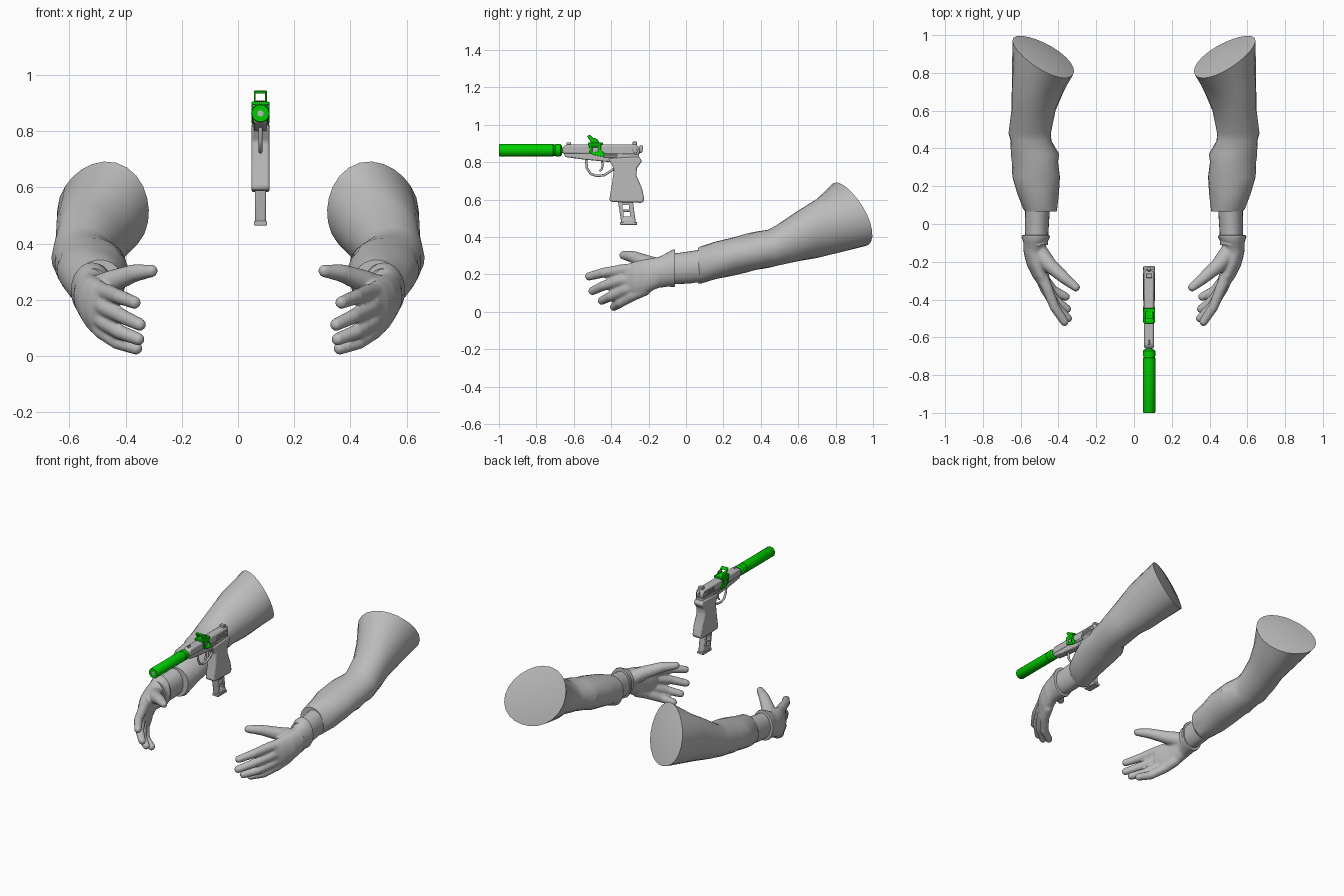
import bpy, bmesh, math
from mathutils import Vector, Matrix

if "Cube" in bpy.data.objects:
    bpy.data.objects.remove(bpy.data.objects["Cube"])


def material(name, colour):
    mat = bpy.data.materials.new(name)
    mat.use_nodes = True
    mat.diffuse_color = colour
    mat.node_tree.nodes["Principled BSDF"].inputs["Base Color"].default_value = colour
    return mat


GREY = material("plain grey", (0.5, 0.5, 0.5, 1))
GREEN = material("bright green", (0.0, 0.6, 0.0, 1))
GUN_X = 0.08


def finish(name, bm, mat, angle=35, bevel=0):
    bmesh.ops.recalc_face_normals(bm, faces=bm.faces)
    mesh = bpy.data.meshes.new(name)
    bm.to_mesh(mesh)
    bm.free()
    mesh.materials.append(mat)
    ob = bpy.data.objects.new(name, mesh)
    bpy.context.collection.objects.link(ob)
    bpy.ops.object.select_all(action="DESELECT")
    ob.select_set(True)
    bpy.context.view_layer.objects.active = ob
    bpy.ops.object.shade_smooth_by_angle(angle=math.radians(angle))
    if bevel:
        mod = ob.modifiers.new("bevel", "BEVEL")
        mod.width, mod.segments = bevel, 2
    return ob


def mirror(ob):
    ob.modifiers.new("mirror", "MIRROR").use_clip = False


def loft(bm, sections, sides=24, slant=None, wrinkle=0):
    """Skin ellipses (y, x, z, half width, half height); slant tilts the last ring."""
    rings = []
    for i, (y, cx, cz, rx, rz) in enumerate(sections):
        ring = []
        for k in range(sides):
            a = math.tau * k / sides
            f = 1 + wrinkle * math.sin(3 * a + 2.1 * i)
            dx, dz = rx * f * math.cos(a), rz * f * math.sin(a)
            dy = slant[0] * dx + slant[1] * dz if slant and i == len(sections) - 1 else 0
            ring.append(bm.verts.new((cx + dx, y + dy, cz + dz)))
        rings.append(ring)
    for a, b in zip(rings, rings[1:]):
        for k in range(sides):
            n = (k + 1) % sides
            bm.faces.new((a[k], a[n], b[n], b[k]))
    bm.faces.new(rings[0])
    return bm.faces.new(rings[-1])


def capsule_chain(bm, points, r0, r1):
    """Overlapping balls along a path, fused later by remeshing."""
    pts = [Vector(p) for p in points]
    steps = 9
    total = steps * (len(pts) - 1)
    for i in range(total + 1):
        s = min(i // steps, len(pts) - 2)
        pos = pts[s].lerp(pts[s + 1], i / steps - s)
        bmesh.ops.create_uvsphere(bm, u_segments=14, v_segments=9, radius=r0 + (r1 - r0) * i / total,
                                  matrix=Matrix.Translation(pos))


def plate(name, profile, half, mat=GREY, bevel=0.006, x=GUN_X):
    """Side profile of (y, z) points, extruded across x."""
    bm = bmesh.new()
    face = bm.faces.new([bm.verts.new((x - half, y, z)) for y, z in profile])
    new = bmesh.ops.extrude_face_region(bm, geom=[face])["geom"]
    bmesh.ops.translate(bm, vec=(2 * half, 0, 0), verts=[v for v in new if isinstance(v, bmesh.types.BMVert)])
    return finish(name, bm, mat, bevel=bevel)


def box(name, y, z, half, mat=GREY, bevel=0.003, x=GUN_X):
    return plate(name, [(y[0], z[0]), (y[1], z[0]), (y[1], z[1]), (y[0], z[1])], half, mat, bevel, x)


def turned(name, profile, z, mat):
    """Lathe of (y, radius) points about an axis along y."""
    bm = bmesh.new()
    loft(bm, [(y, GUN_X, z, r, r) for y, r in profile], 32)
    return finish(name, bm, mat)


def rod(name, points, radius, x=GUN_X):
    curve = bpy.data.curves.new(name, "CURVE")
    curve.dimensions, curve.bevel_depth, curve.bevel_resolution = "3D", radius, 3
    spline = curve.splines.new("POLY")
    spline.points.add(len(points) - 1)
    for p, (y, z) in zip(spline.points, points):
        p.co = (x, y, z, 1)
    curve.use_fill_caps = True
    curve.materials.append(GREY)
    bpy.context.collection.objects.link(bpy.data.objects.new(name, curve))


def cut(ob, cutter):
    cutter.hide_render = True
    cutter.hide_set(True)
    mod = ob.modifiers.new("opening", "BOOLEAN")
    mod.operation, mod.object, mod.solver = "DIFFERENCE", cutter, "EXACT"


# Sleeves: slanted, slightly domed upper end, stepped folds towards the cuff
bm = bmesh.new()
end = loft(bm, [(0.065, 0.492, 0.25, 0.082, 0.095), (0.08, 0.495, 0.25, 0.09, 0.1),
                (0.16, 0.51, 0.275, 0.11, 0.1), (0.25, 0.518, 0.298, 0.126, 0.102),
                (0.33, 0.522, 0.315, 0.122, 0.104), (0.37, 0.527, 0.325, 0.128, 0.102),
                (0.44, 0.545, 0.34, 0.108, 0.102), (0.48, 0.55, 0.352, 0.112, 0.108),
                (0.6, 0.535, 0.405, 0.117, 0.135), (0.7, 0.51, 0.45, 0.137, 0.158),
                (0.885, 0.477, 0.52, 0.163, 0.17)], slant=(0.5, -0.45), wrinkle=0.025)
dome = bmesh.ops.poke(bm, faces=[end])["verts"]
bmesh.ops.translate(bm, vec=(-0.008, 0.02, 0.012), verts=dome)
mirror(finish("sleeves", bm, GREY))

# Wrists
bm = bmesh.new()
loft(bm, [(-0.11, 0.515, 0.232, 0.06, 0.08), (-0.04, 0.515, 0.232, 0.062, 0.083),
          (0.02, 0.513, 0.238, 0.064, 0.086), (0.1, 0.51, 0.25, 0.066, 0.086)])
mirror(finish("wrists", bm, GREY))

# Glove cuffs: flared rolled rims
bm = bmesh.new()
loft(bm, [(-0.14, 0.53, 0.212, 0.055, 0.083), (-0.095, 0.522, 0.228, 0.064, 0.092),
          (-0.07, 0.52, 0.233, 0.075, 0.1), (-0.06, 0.52, 0.234, 0.073, 0.099),
          (-0.058, 0.52, 0.234, 0.062, 0.084)])
mirror(finish("glove_cuffs", bm, GREY))

# Hands: palm, four fingers and thumb fused into one skin
bm = bmesh.new()
loft(bm, [(-0.09, 0.522, 0.23, 0.06, 0.088), (-0.15, 0.53, 0.21, 0.055, 0.083),
          (-0.22, 0.515, 0.188, 0.052, 0.094), (-0.28, 0.492, 0.175, 0.045, 0.093),
          (-0.33, 0.468, 0.18, 0.032, 0.07)])
fingers = [
    [(0.495, -0.26, 0.23), (0.46, -0.34, 0.225), (0.42, -0.44, 0.21), (0.368, -0.518, 0.19)],
    [(0.5, -0.26, 0.185), (0.47, -0.34, 0.17), (0.41, -0.44, 0.14), (0.35, -0.5, 0.112)],
    [(0.505, -0.25, 0.145), (0.475, -0.32, 0.12), (0.42, -0.4, 0.085), (0.355, -0.45, 0.06)],
    [(0.51, -0.22, 0.12), (0.485, -0.28, 0.09), (0.43, -0.35, 0.05), (0.362, -0.385, 0.027)],
]
for path in fingers:
    capsule_chain(bm, path, 0.034, 0.023)
capsule_chain(bm, [(0.51, -0.14, 0.235), (0.45, -0.215, 0.265), (0.37, -0.285, 0.295), (0.308, -0.335, 0.303)],
              0.05, 0.023)
hands = finish("hands", bm, GREY, 180)
remesh = hands.modifiers.new("fuse", "REMESH")
remesh.mode, remesh.voxel_size, remesh.use_smooth_shade = "VOXEL", 0.007, True
smooth = hands.modifiers.new("smooth", "SMOOTH")
smooth.factor, smooth.iterations = 0.5, 5
mirror(hands)

# Pistol slide, frame and grip
plate("slide", [(-0.66, 0.845), (-0.25, 0.838), (-0.245, 0.865), (-0.262, 0.895), (-0.64, 0.895), (-0.66, 0.88)],
      0.026, bevel=0.01)
plate("frame", [(-0.655, 0.852), (-0.645, 0.828), (-0.55, 0.815), (-0.4, 0.8), (-0.28, 0.8), (-0.25, 0.822),
                (-0.25, 0.848)], 0.024)
plate("grip", [(-0.415, 0.82), (-0.385, 0.765), (-0.395, 0.69), (-0.41, 0.6), (-0.4, 0.588), (-0.235, 0.583),
               (-0.222, 0.6), (-0.235, 0.66), (-0.265, 0.73), (-0.262, 0.77), (-0.235, 0.805), (-0.25, 0.83)],
      0.032, bevel=0.011)
turned("barrel", [(-0.69, 0.014), (-0.64, 0.014)], 0.864, GREY)
box("front_sight", (-0.64, -0.615), (0.89, 0.907), 0.004)
box("rear_sight", (-0.285, -0.262), (0.89, 0.91), 0.016)
plate("hammer", [(-0.262, 0.85), (-0.235, 0.85), (-0.228, 0.885), (-0.245, 0.895)], 0.008)
for side in (-1, 1):
    x = GUN_X + side * 0.026
    for i in range(7):
        y = -0.38 + i * 0.015
        plate("slide_ridge", [(y, 0.848), (y + 0.006, 0.848), (y + 0.02, 0.88), (y + 0.014, 0.88)], 0.003, bevel=0, x=x)
    plate("safety_lever", [(-0.29, 0.855), (-0.262, 0.85), (-0.258, 0.87), (-0.285, 0.872)], 0.004, bevel=0.002, x=x)
    box("slide_catch", (-0.44, -0.37), (0.826, 0.838), 0.003, x=x)

# Trigger and its guard
rod("trigger_guard", [(-0.535, 0.82), (-0.53, 0.77), (-0.51, 0.738), (-0.48, 0.728), (-0.44, 0.73), (-0.41, 0.748),
                      (-0.385, 0.765)], 0.007)
rod("trigger", [(-0.45, 0.81), (-0.445, 0.785), (-0.45, 0.765), (-0.462, 0.752)], 0.006)

# Magazine with side openings and a foot plate
magazine = plate("magazine", [(-0.368, 0.62), (-0.288, 0.62), (-0.268, 0.475), (-0.346, 0.475)], 0.02)
for i in range(2):
    z = 0.51 + i * 0.038
    cut(magazine, box("magazine_cutter", (-0.335 - i * 0.005, -0.3 - i * 0.005), (z, z + 0.024), 0.1, bevel=0))
box("magazine_foot", (-0.352, -0.262), (0.465, 0.481), 0.023)

# Suppressor with collar and bored muzzle
turned("suppressor", [(-0.975, 0.011), (-1, 0.011), (-1, 0.03), (-0.995, 0.033), (-0.71, 0.033), (-0.708, 0.03),
                      (-0.7, 0.03), (-0.698, 0.033), (-0.672, 0.033), (-0.662, 0.022)], 0.864, GREEN)
turned("muzzle_bore", [(-0.999, 0.011), (-0.97, 0.011)], 0.864, GREY)

# Reflex sight: side brackets, base and open hood
for side in (-1, 1):
    bracket = plate("sight_bracket", [(-0.52, 0.905), (-0.515, 0.85), (-0.49, 0.838), (-0.44, 0.828), (-0.435, 0.845),
                                      (-0.455, 0.87), (-0.455, 0.905)], 0.004, GREEN, 0.002, GUN_X + side * 0.028)
    cut(bracket, box("bracket_cutter", (-0.5, -0.47), (0.855, 0.88), 0.1, bevel=0))
box("sight_base", (-0.525, -0.445), (0.893, 0.907), 0.03, GREEN)
hood = plate("sight_hood", [(-0.505, 0.9), (-0.46, 0.9), (-0.475, 0.925), (-0.5, 0.932), (-0.512, 0.946),
                            (-0.53, 0.942)], 0.023, GREEN, 0.004)
cut(hood, box("hood_cutter", (-0.6, -0.4), (0.908, 0.934), 0.017, bevel=0))
